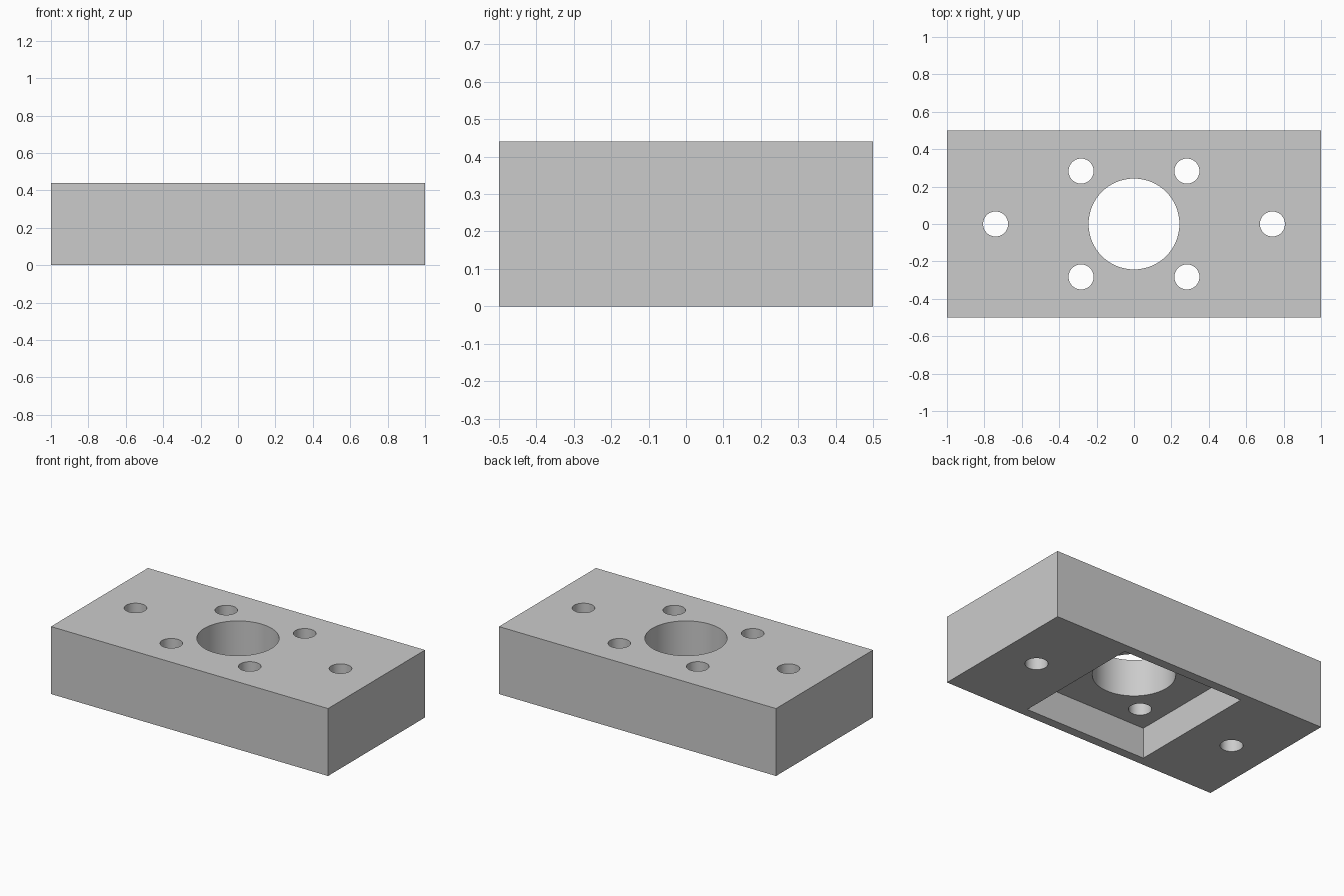
import bpy
from math import radians

if "Cube" in bpy.data.objects:
    bpy.data.objects.remove(bpy.data.objects["Cube"], do_unlink=True)

HEIGHT = 0.44
POCKET = 0.44        # half width of the square recess underneath
POCKET_DEPTH = 0.2
BORE_RADIUS = 0.243
BOLT_RADIUS = 0.067
BOLT_OFFSET = 0.283
MOUNT_OFFSET = 0.74

grey = bpy.data.materials.new("plain_grey")
grey.use_nodes = True
colour = (0.6, 0.6, 0.6, 1)
grey.diffuse_color = colour
grey.node_tree.nodes["Principled BSDF"].inputs["Base Color"].default_value = colour


def box(name, size, z):
    bpy.ops.mesh.primitive_cube_add(size=1, location=(0, 0, z))
    obj = bpy.context.object
    obj.name = name
    obj.scale = size
    bpy.ops.object.transform_apply(location=True, rotation=False, scale=True)
    obj.data.materials.append(grey)
    return obj


def drill(name, radius, x, y):
    bpy.ops.mesh.primitive_cylinder_add(vertices=64, radius=radius, depth=1,
                                        location=(x, y, HEIGHT / 2))
    obj = bpy.context.object
    obj.name = name
    obj.data.materials.append(grey)
    return obj


# Solid plate
plate = box("mounting_block", (2, 1, HEIGHT), HEIGHT / 2)

# Square recess in the underside, extending below the plate for a clean cut
cutters = [box("recess_cutter", (2 * POCKET, 2 * POCKET, 2 * POCKET_DEPTH), 0)]

# Central bore, four bolt holes and two end mounting holes
cutters.append(drill("bore_cutter", BORE_RADIUS, 0, 0))
for sx in (-1, 1):
    cutters.append(drill("mount_hole_cutter", BOLT_RADIUS, sx * MOUNT_OFFSET, 0))
    for sy in (-1, 1):
        cutters.append(drill("bolt_hole_cutter", BOLT_RADIUS,
                             sx * BOLT_OFFSET, sy * BOLT_OFFSET))

# Apply the cuts, then discard the cutters
bpy.ops.object.select_all(action="DESELECT")
plate.select_set(True)
bpy.context.view_layer.objects.active = plate
for cutter in cutters:
    cutter.hide_render = True
    cut = plate.modifiers.new(cutter.name, "BOOLEAN")
    cut.operation = "DIFFERENCE"
    cut.solver = "EXACT"
    cut.object = cutter
    bpy.ops.object.modifier_apply(modifier=cut.name)
    bpy.data.objects.remove(cutter, do_unlink=True)

# Smooth hole walls with sharp rims and corners
bpy.ops.object.shade_smooth_by_angle(angle=radians(30))
